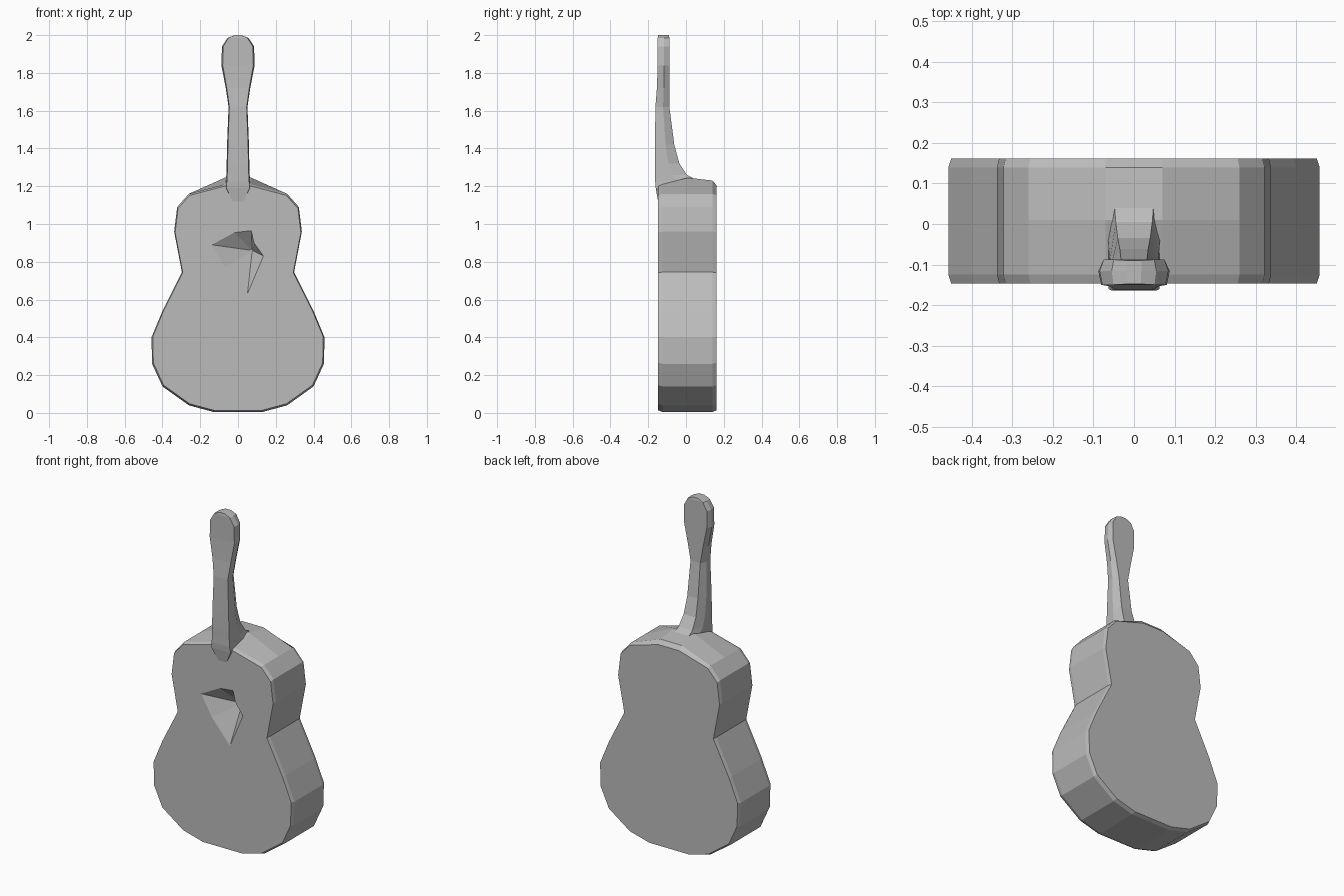
import bpy, bmesh
from mathutils import Vector

cube = bpy.data.objects.get("Cube")
if cube:
    bpy.data.objects.remove(cube, do_unlink=True)

grey = bpy.data.materials.new("plain grey")
grey.use_nodes = True
colour = (0.5, 0.5, 0.5, 1)
grey.diffuse_color = colour
grey.node_tree.nodes["Principled BSDF"].inputs["Base Color"].default_value = colour


def loft(name, rings, cap_start=True, cap_end=True):
    """Skin matching rings of points and close both ends."""
    bm = bmesh.new()
    rows = [[bm.verts.new(p) for p in ring] for ring in rings]
    n = len(rows[0])
    for a, b in zip(rows, rows[1:]):
        for i in range(n):
            j = (i + 1) % n
            bm.faces.new((a[i], a[j], b[j], b[i]))
    bm.faces.new(rows[0])
    bm.faces.new(rows[-1])
    bmesh.ops.recalc_face_normals(bm, faces=bm.faces)
    mesh = bpy.data.meshes.new(name)
    bm.to_mesh(mesh)
    bm.free()
    obj = bpy.data.objects.new(name, mesh)
    mesh.materials.append(grey)
    bpy.context.collection.objects.link(obj)
    return obj


# Body: half outline mirrored, skinned from front to back
half = [(0.13, 0.005), (0.26, 0.04), (0.4, 0.14), (0.455, 0.26), (0.458, 0.4),
        (0.4, 0.54), (0.297, 0.745), (0.338, 0.96), (0.322, 1.09),
        (0.26, 1.16), (0.07, 1.21)]
outline = half + [(-x, z) for x, z in reversed(half)]


def body_ring(y, scale, lift):
    mid = 0.6
    return [(x * scale, y, mid + (z - mid) * scale + (lift if z > 1.2 else 0))
            for x, z in outline]


body = loft("body", [body_ring(-0.147, 0.985, 0), body_ring(-0.125, 1, 0),
                     body_ring(0.01, 1, 0.035), body_ring(0.14, 1, 0.02),
                     body_ring(0.161, 0.985, 0.005)])

# Sound hole: faceted hollow with an off-centre deepest point
rim = [(-0.14, 0.89), (-0.02, 0.955), (0.07, 0.965), (0.085, 0.9),
       (0.135, 0.83), (0.05, 0.63), (-0.07, 0.77)]
deep = Vector((0.075, 0.86))


def hole_ring(y, t):
    return [(p.x, y, p.y) for p in (Vector(q).lerp(deep, t) for q in rim)]


cutter = loft("hole_cutter", [hole_ring(-0.157, -0.12), hole_ring(-0.07, 0.96)])
cutter.hide_render = True
cutter.hide_viewport = True
cut = body.modifiers.new("sound hole", 'BOOLEAN')
cut.operation = 'DIFFERENCE'
cut.solver = 'EXACT'
cut.object = cutter

# Neck, heel and headstock: height, front y, back y, front and back half widths
sections = [(1.12, -0.148, -0.1, 0.03, 0.02), (1.19, -0.16, 0.13, 0.068, 0.05),
            (1.225, -0.163, 0.07, 0.064, 0.05), (1.26, -0.163, 0.005, 0.062, 0.045),
            (1.32, -0.164, -0.035, 0.06, 0.04), (1.42, -0.164, -0.062, 0.058, 0.035),
            (1.62, -0.162, -0.088, 0.05, 0.032), (1.72, -0.154, -0.088, 0.065, 0.05),
            (1.84, -0.15, -0.088, 0.088, 0.075), (1.94, -0.15, -0.088, 0.085, 0.075),
            (1.985, -0.15, -0.088, 0.055, 0.05), (2.0, -0.148, -0.09, 0.018, 0.018)]
neck_rings = []
for z, front, back, wide, narrow in sections:
    side = front + (back - front) * 0.55
    right = [(wide * 0.92, front), (wide, side), (narrow, back)]
    ring = right + [(-x, y) for x, y in reversed(right)]
    neck_rings.append([(x, y, z) for x, y in ring])
loft("neck", neck_rings)
